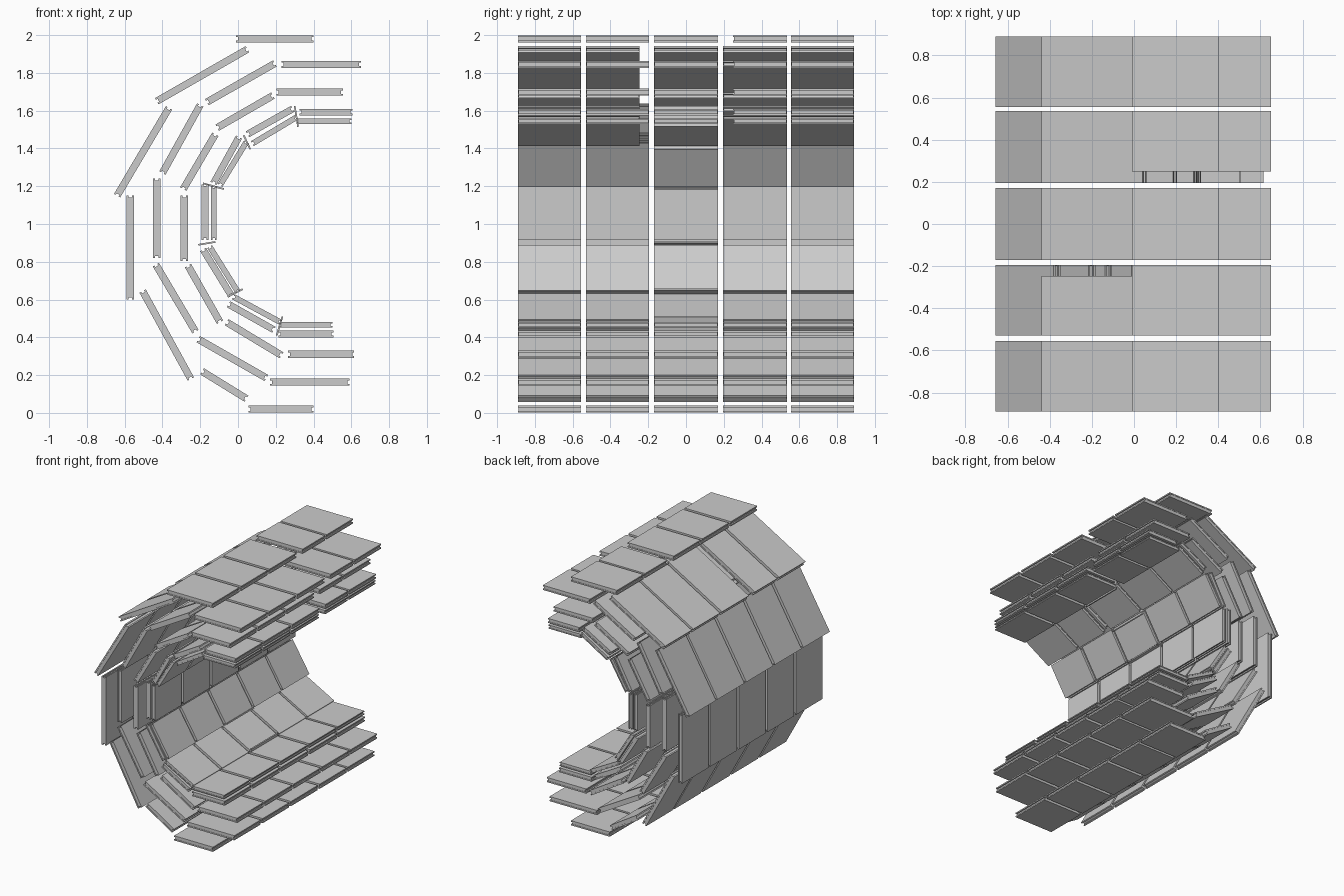
import bpy, bmesh
from mathutils import Matrix, Vector

if "Cube" in bpy.data.objects:
    bpy.data.objects.remove(bpy.data.objects["Cube"])

grey = bpy.data.materials.new("light grey metal")
grey.use_nodes = True
colour = (0.6, 0.6, 0.6, 1)
grey.diffuse_color = colour
grey.node_tree.nodes["Principled BSDF"].inputs["Base Color"].default_value = colour


def add_box(bm, size, offset, frame):
    """Add one box whose axes follow the given frame."""
    matrix = frame @ Matrix.Translation(offset) @ Matrix.Diagonal((*size, 1))
    bmesh.ops.create_cube(bm, size=1, matrix=matrix)


def add_panel(name, start, end, y_range, thickness, grooved=True):
    """Flat panel between two (x, z) points, with a recessed rim."""
    a, b = Vector((start[0], 0, start[1])), Vector((end[0], 0, end[1]))
    along = (b - a).normalized()
    across = Vector((0, 1, 0))
    normal = along.cross(across)
    frame = Matrix((along, across, normal)).transposed().to_4x4()
    frame.translation = (a + b) / 2 + across * sum(y_range) / 2
    length, width = (b - a).length, y_range[1] - y_range[0]
    bm = bmesh.new()
    if grooved:
        skin = thickness * 0.27
        shift = (thickness - skin) / 2
        for side in (-1, 1):
            add_box(bm, (length, width, skin), (0, 0, side * shift), frame)
        core = thickness - 2 * skin
        add_box(bm, (length - 0.02, width - 0.006, core), (0, 0, 0), frame)
    else:
        add_box(bm, (length, width, thickness), (0, 0, 0), frame)
    mesh = bpy.data.meshes.new(name)
    bm.to_mesh(mesh)
    bm.free()
    mesh.materials.append(grey)
    panel = bpy.data.objects.new(name, mesh)
    bpy.context.collection.objects.link(panel)


# Five ring segments along the barrel
segments = {
    "front": (-0.89, -0.555),
    "mid_front": (-0.53, -0.195),
    "centre": (-0.17, 0.17),
    "mid_back": (0.195, 0.535),
    "back": (0.555, 0.89),
}
sectors = ("top", "upper_slope", "upper_side", "side",
           "lower_side", "lower_slope", "bottom")

# Panel centre lines (x, z, x, z) of each layer, from top to bottom
outer = [(-.01, 1.98, .4, 1.98), (-.43, 1.65, .05, 1.925),
         (-.64, 1.15, -.365, 1.615), (-.57, .6, -.57, 1.15),
         (-.505, .645, -.25, .18), (-.19, .22, .045, .075),
         (.055, .02, .4, .02)]
third = [(.23, 1.845, .65, 1.845), (-.165, 1.645, .195, 1.85),
         (-.4, 1.27, -.2, 1.63), (-.43, .82, -.43, 1.24),
         (-.435, .785, -.225, .43), (-.21, .39, .15, .185),
         (.17, .163, .59, .163)]
second = [(.205, 1.698, .555, 1.698), (-.11, 1.51, .185, 1.68),
          (-.29, 1.185, -.12, 1.475), (-.285, .805, -.285, 1.15),
          (-.265, .78, -.095, .48), (-.06, .48, .23, .305),
          (.265, .31, .615, .31)]
inner = [(.325, 1.592, .605, 1.592), (.05, 1.475, .29, 1.61),
         (-.13, 1.215, .005, 1.46), (-.175, .915, -.175, 1.21),
         (-.185, .865, -.035, .62), (-.05, .575, .19, .44),
         (.215, .418, .505, .418)]
lining = [(.31, 1.544, .6, 1.544), (.075, 1.425, .31, 1.565),
          (-.095, 1.205, .045, 1.435), (-.128, .915, -.128, 1.2),
          (-.15, .88, 0, .64), (-.025, .615, .225, .48),
          (.22, .467, .5, .467)]
layers = {"outer": (outer, .038), "third": (third, .038),
          "second": (second, .038), "inner": (inner, .036),
          "lining": (lining, .03)}

for layer, (lines, thickness) in layers.items():
    for sector, line in zip(sectors, lines):
        for segment, (y0, y1) in segments.items():
            # Shortened panels leave a service slot beside the centre ring
            if (sector, segment) == ("top", "mid_back"):
                y0 += 0.055
            if (sector, segment) == ("upper_slope", "mid_front"):
                y1 -= 0.052
            add_panel(f"{layer}_{sector}_{segment}", line[:2], line[2:],
                      (y0, y1), thickness)

# Thin dividers between the inner panels of the centre ring
dividers = [(.3, 1.625, .318, 1.515), (.03, 1.47, .065, 1.395),
            (-.185, 1.215, -.075, 1.185), (-.21, .89, -.12, .905),
            (-.055, .615, .025, .655), (.205, .41, .235, .51)]
for number, line in enumerate(dividers):
    add_panel(f"divider_{number}", line[:2], line[2:],
              segments["centre"], 0.009, grooved=False)
